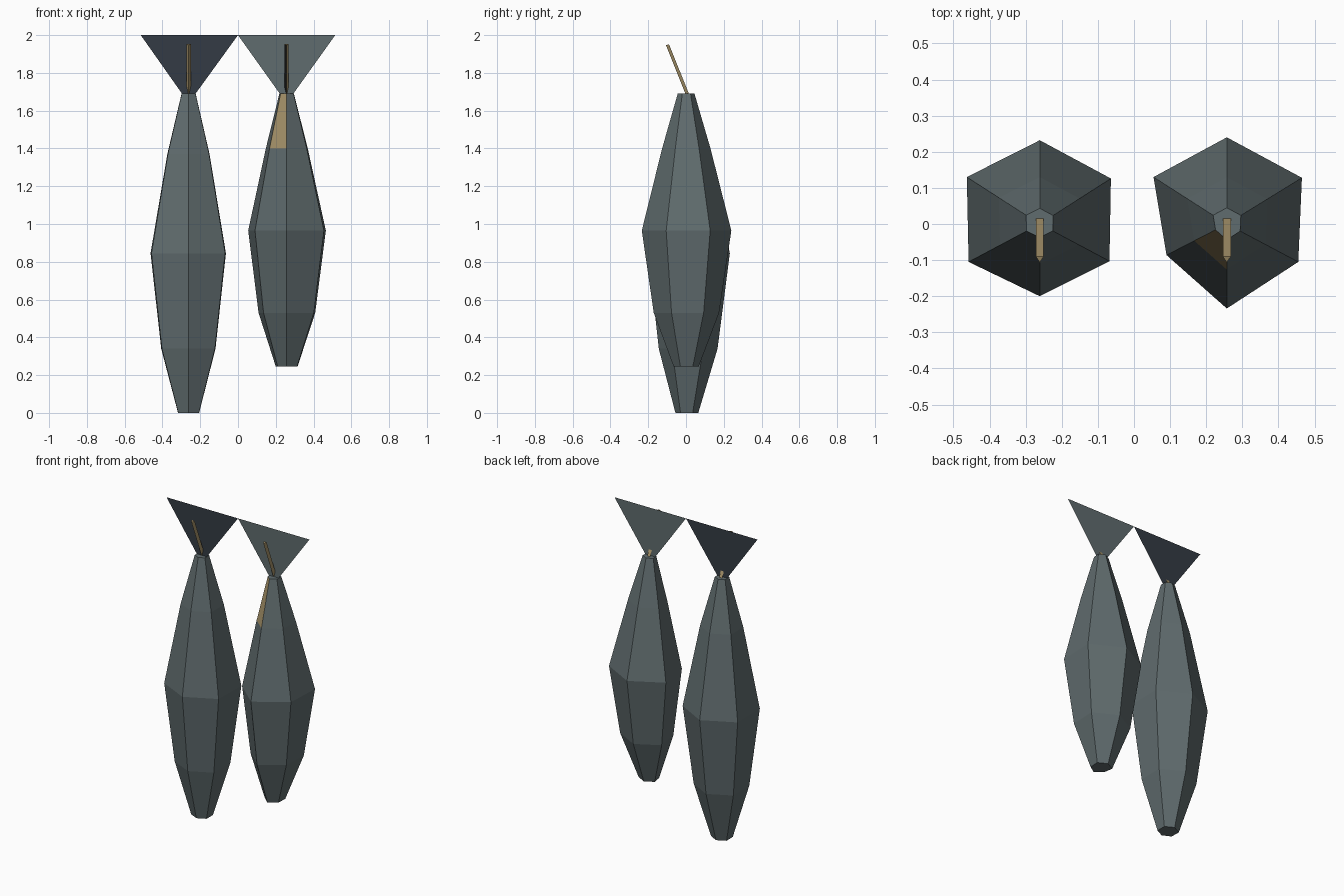
import bpy
import bmesh

cube = bpy.data.objects.get("Cube")
if cube:
    bpy.data.objects.remove(cube, do_unlink=True)


def make_material(name, rgb):
    mat = bpy.data.materials.new(name)
    mat.use_nodes = True
    mat.diffuse_color = (*rgb, 1)
    mat.node_tree.nodes["Principled BSDF"].inputs["Base Color"].default_value = (*rgb, 1)
    return mat


SLATE = make_material("slate_grey", (0.117, 0.15, 0.156))
GOLD = make_material("dull_gold", (0.40, 0.305, 0.15))
NAVY = make_material("dark_navy", (0.034, 0.044, 0.058))
BLACK = make_material("near_black", (0.01, 0.01, 0.01))


def finish(name, bm, materials):
    mesh = bpy.data.meshes.new(name)
    bm.to_mesh(mesh)
    bm.free()
    for mat in materials:
        mesh.materials.append(mat)
    obj = bpy.data.objects.new(name, mesh)
    bpy.context.collection.objects.link(obj)
    return obj


def loft(name, rings, materials, accent=None):
    """Skin closed rings from bottom to top; accent = (band, side) gets slot 1."""
    bm = bmesh.new()
    loops = [[bm.verts.new(p) for p in ring] for ring in rings]
    count = len(loops[0])
    for band, (low, high) in enumerate(zip(loops, loops[1:])):
        for i in range(count):
            j = (i + 1) % count
            face = bm.faces.new((low[i], low[j], high[j], high[i]))
            face.material_index = int((band, i) == accent)
    bm.faces.new(loops[0][::-1])
    bm.faces.new(loops[-1])
    return finish(name, bm, materials)


def pod(name, cx, plan, levels, materials, accent=None):
    """Six-sided pod: the widest outline scaled at each height."""
    rings = [[(cx + x * s, y * s, z) for x, y in plan] for z, s in levels]
    return loft(name, rings, materials, accent)


def rod(name, cx, materials, accent=None):
    """Three-sided rod leaning forward, flat side to the back."""
    w, depth = 0.011, 0.016
    rings = []
    for y, z in ((0.015, 1.69), (-0.09, 1.952)):
        rings.append([(cx - w, y, z), (cx, y - depth, z - 0.006), (cx + w, y, z)])
    return loft(name, rings, materials, accent)


def fin(name, cx, inner, outer, mat):
    """Flat triangular sheet with its point sunk into the pod."""
    bm = bmesh.new()
    points = ((cx, 0, 1.64), (max(inner, outer), 0, 2), (min(inner, outer), 0, 2))
    bm.faces.new([bm.verts.new(p) for p in points])
    return finish(name, bm, [mat])


LONG_X, SHORT_X = -0.261, 0.257

# Hanging pods, outlines start at the front corner
pod("long_pod", LONG_X,
    [(0, -0.2), (0.193, -0.103), (0.197, 0.126),
     (0, 0.232), (-0.202, 0.13), (-0.197, -0.105)],
    [(0, 0.28), (0.34, 0.72), (0.845, 1), (1.37, 0.56), (1.69, 0.187)],
    [SLATE])
pod("short_pod", SHORT_X,
    [(0, -0.234), (0.198, -0.105), (0.208, 0.128),
     (0, 0.24), (-0.203, 0.13), (-0.167, -0.086)],
    [(0.245, 0.28), (0.53, 0.73), (0.965, 1), (1.4, 0.54), (1.69, 0.187)],
    [SLATE, GOLD], accent=(3, 5))

# Leaning rods
rod("right_rod", LONG_X, [GOLD])
rod("left_rod", SHORT_X, [GOLD, BLACK], accent=(0, 0))

# Triangular sheets on top
fin("right_fin", LONG_X, 0, -0.515, NAVY)
fin("left_fin", SHORT_X, 0, 0.515, SLATE)
